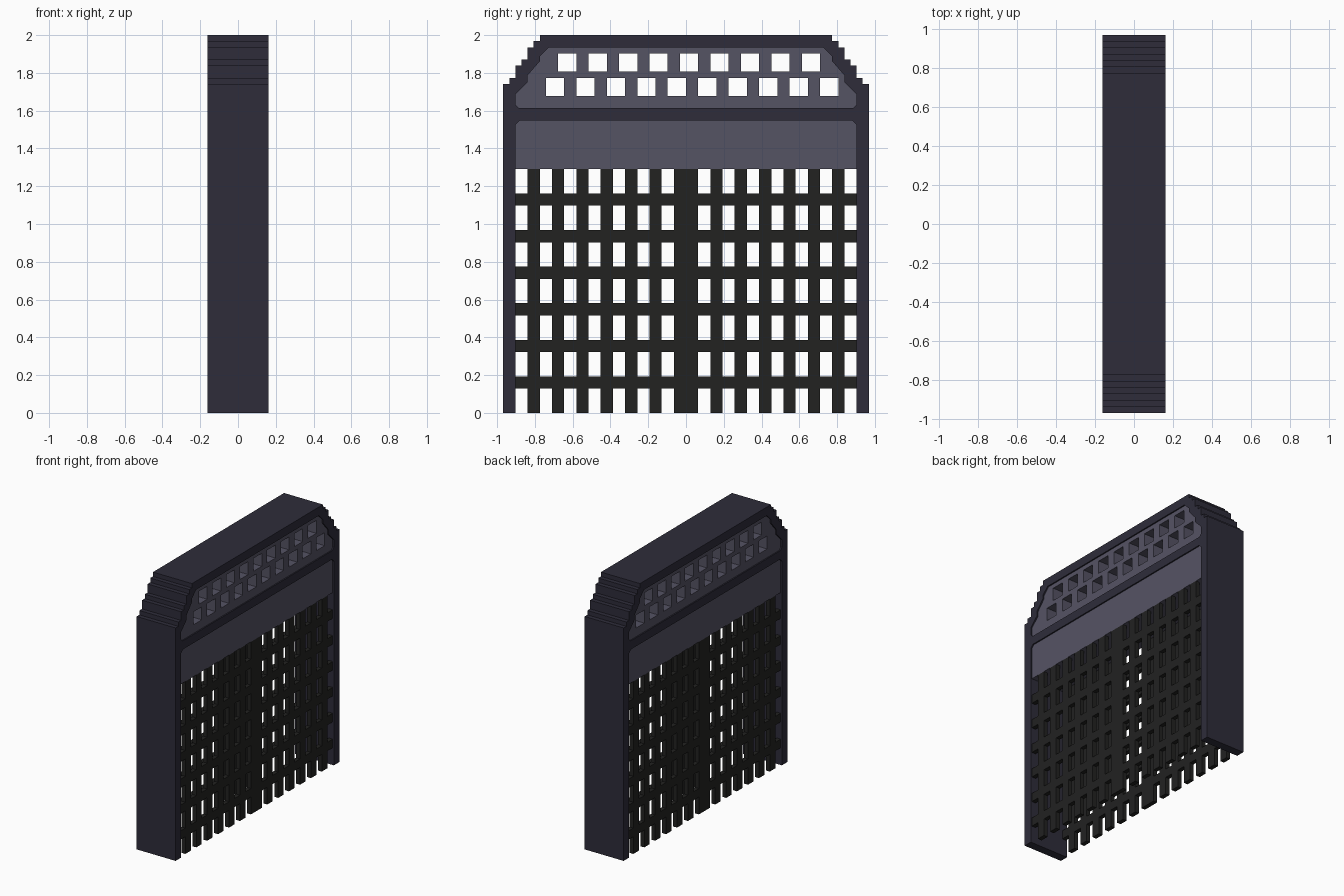
import bpy, bmesh
from mathutils import Matrix

if "Cube" in bpy.data.objects:
    bpy.data.objects.remove(bpy.data.objects["Cube"])

U = 2.0 / 62            # grid unit of the model
DEPTH = 5.0             # half depth of the frame, in grid units
FACE = 4.7              # outer plane of panels and lattices
# local x,y,z -> world y,z,x
TO_WORLD = Matrix(((0, 0, 1, 0), (1, 0, 0, 0), (0, 1, 0, 0), (0, 0, 0, 1)))


def material(name, rgb):
    m = bpy.data.materials.new(name)
    m.diffuse_color = (*rgb, 1)
    m.use_nodes = True
    m.node_tree.nodes["Principled BSDF"].inputs["Base Color"].default_value = m.diffuse_color
    return m


FRAME = material("dark slate", (0.0273, 0.0252, 0.0423))
PANEL = material("grey violet", (0.0908, 0.0865, 0.127))
BARS = material("black iron", (0.0160, 0.0160, 0.0152))


def add_object(name, mesh, mat):
    mesh.materials.clear()
    mesh.materials.append(mat)
    ob = bpy.data.objects.new(name, mesh)
    bpy.context.collection.objects.link(ob)
    return ob


def mirrored(half):
    """Close a right-hand half outline by mirroring it."""
    return half + [(-y, z) for y, z in reversed(half)]


def rect(y0, y1, z0, z1):
    return [(y0, z0), (y1, z0), (y1, z1), (y0, z1)]


def plate(name, outlines, half_depth, mat):
    """Extrude outlines (the first outer, the rest holes) along x."""
    cu = bpy.data.curves.new(name, 'CURVE')
    cu.dimensions = '2D'
    cu.fill_mode = 'BOTH'
    cu.extrude = half_depth * U
    for pts in outlines:
        sp = cu.splines.new('POLY')
        sp.points.add(len(pts) - 1)
        for p, (y, z) in zip(sp.points, pts):
            p.co = (y * U, z * U, 0, 1)
        sp.use_cyclic_u = True
    tmp = bpy.data.objects.new(name + "_curve", cu)
    bpy.context.collection.objects.link(tmp)
    dg = bpy.context.evaluated_depsgraph_get()
    mesh = bpy.data.meshes.new_from_object(tmp.evaluated_get(dg))
    bpy.data.objects.remove(tmp)
    bm = bmesh.new()
    bm.from_mesh(mesh)
    bmesh.ops.remove_doubles(bm, verts=bm.verts, dist=1e-5)
    bmesh.ops.transform(bm, matrix=TO_WORLD, verts=bm.verts)
    bmesh.ops.recalc_face_normals(bm, faces=bm.faces)
    for f in bm.faces:
        f.smooth = False
    bm.to_mesh(mesh)
    bm.free()
    return add_object(name, mesh, mat)


# frame outline with stepped shoulders, open at the bottom
steps = [(30, 54), (29, 55), (28, 57), (27, 58), (26, 60), (25, 61), (24, 62)]
outer = [(28, 0), (30, 0)]
for i, (y, z) in enumerate(steps):
    outer.append((y, z))
    if i + 1 < len(steps):
        outer.append((steps[i + 1][0], z))
opening = [(27.3, 48), (28, 47.3)]
upper = mirrored([(27.4, 50), (28, 50.6), (28, 52.3), (26, 54.3), (26, 55.4),
                  (24, 57.7), (24, 58.5), (22.5, 60)])
plate("gate_frame", [mirrored(opening + outer), upper], DEPTH, FRAME)

# upper panel with two staggered rows of windows
windows = [rect(y, y + 3, 56, 59) for y in range(-21, 20, 5)]
windows += [rect(y, y + 3, 52, 55) for y in range(-23, 23, 5)]
plate("window_panel", [upper] + windows, FACE, PANEL)

# lower plain panel
plate("plain_panel", [mirrored([(28, 40), (28, 47.3), (27.3, 48)])], FACE, PANEL)


def box(bm, y0, y1, z0, z1, x0, x1):
    m = (Matrix.Translation(((x0 + x1) / 2 * U, (y0 + y1) / 2 * U, (z0 + z1) / 2 * U))
         @ Matrix.Diagonal(((x1 - x0) * U, (y1 - y0) * U, (z1 - z0) * U, 1)))
    bmesh.ops.create_cube(bm, size=1, matrix=m)


# lattices on both faces: upright bars, a wide centre bar, six cross rows
uprights = [(-2, 2)]
for k in range(4, 25, 4):
    uprights += [(k, k + 2), (-k - 2, -k)]
uprights.sort()
edges = [-28] + [e for bar in uprights for e in bar] + [28]
for name, x0, x1 in (("lattice_right", FACE - 1, FACE), ("lattice_left", -FACE, 1 - FACE)):
    bm = bmesh.new()
    for a, b in uprights:
        box(bm, a, b, 0, 40, x0, x1)
    for top in range(6, 37, 6):
        for a, b in zip(edges[0::2], edges[1::2]):
            box(bm, a, b, top - 2, top, x0, x1)
    mesh = bpy.data.meshes.new(name)
    bm.to_mesh(mesh)
    bm.free()
    add_object(name, mesh, BARS)
